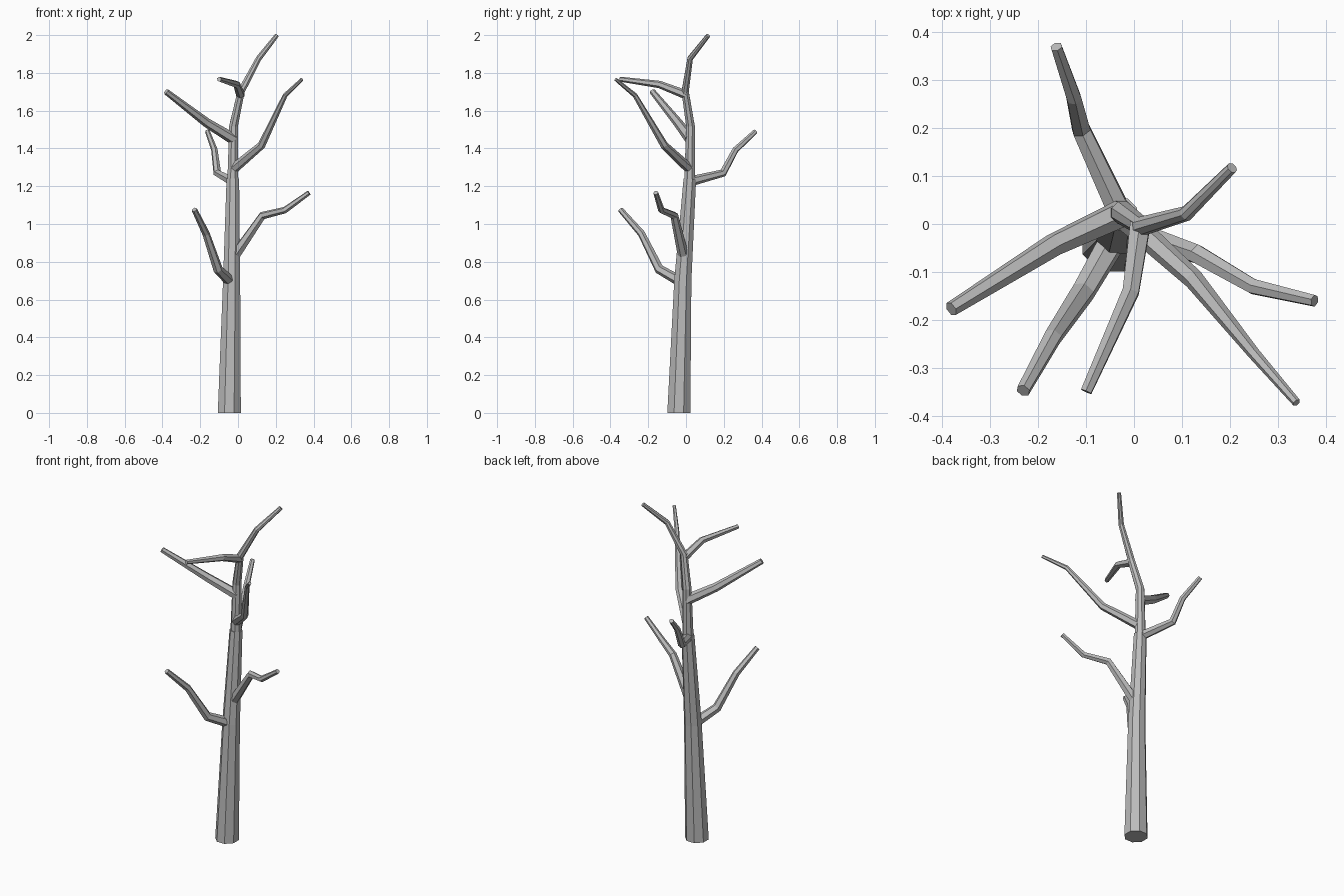
import bpy, bmesh, math
from mathutils import Vector

if "Cube" in bpy.data.objects:
    bpy.data.objects.remove(bpy.data.objects["Cube"])

bark = bpy.data.materials.new("grey bark")
bark.use_nodes = True
colour = (0.5, 0.5, 0.5, 1)
bark.diffuse_color = colour
bark.node_tree.nodes["Principled BSDF"].inputs["Base Color"].default_value = colour


def grow(name, start, steps, thick, thin, sides):
    """Grow a tapering faceted limb by steps of (length, pitch, heading) in degrees."""
    points = [Vector(start)]
    directions = []
    for length, pitch, heading in steps:
        rise, turn = math.radians(pitch), math.radians(heading)
        direction = Vector((math.cos(rise) * math.cos(turn),
                            math.cos(rise) * math.sin(turn),
                            math.sin(rise)))
        directions.append(direction)
        points.append(points[-1] + direction * length)

    # One ring at each joint, thinning evenly along the limb
    bm = bmesh.new()
    rings = []
    side = Vector((1, 0, 0))
    total = sum(step[0] for step in steps)
    for i, point in enumerate(points):
        along = (directions[max(i - 1, 0)] + directions[min(i, len(steps) - 1)]).normalized()
        if point.z == 0:
            along = Vector((0, 0, 1))
        side = (side - along * side.dot(along)).normalized()
        across = along.cross(side)
        travelled = sum(step[0] for step in steps[:i])
        radius = thick + (thin - thick) * travelled / total
        ring = []
        for k in range(sides):
            angle = math.tau * (k + 0.5) / sides
            offset = side * math.cos(angle) + across * math.sin(angle)
            ring.append(bm.verts.new(point + offset * radius))
        rings.append(ring)

    # Skin the rings and cap both ends
    for low, high in zip(rings, rings[1:]):
        for k in range(sides):
            n = (k + 1) % sides
            bm.faces.new((low[k], low[n], high[n], high[k]))
    bm.faces.new(rings[0][::-1])
    bm.faces.new(rings[-1])
    mesh = bpy.data.meshes.new(name)
    bm.to_mesh(mesh)
    bm.free()
    mesh.materials.append(bark)
    bpy.context.collection.objects.link(bpy.data.objects.new(name, mesh))
    return points


# Trunk and the crooked shoot that continues it
spine = grow("trunk", (-0.046, -0.038, 0),
             [(0.7, 88, 60), (0.18, 86, 80), (0.36, 86, 80)], 0.066, 0.036, 8)
spine += grow("leading_shoot", spine[-1],
              [(0.28, 89, 45), (0.19, 75, -35), (0.2, 61, 16), (0.18, 42, 45)],
              0.031, 0.012, 8)


def branch(name, height, thick, thin, steps):
    """Start a branch on the trunk's centre line at a given height."""
    for low, high in zip(spine, spine[1:]):
        if low.z <= height < high.z:
            root = low.lerp(high, (height - low.z) / (high.z - low.z))
            grow(name, root, steps, thick, thin, 6)


# Branches, from lowest to highest
branch("low_front_branch", 0.69, 0.03, 0.015,
       [(0.16, 26, 240), (0.22, 59, 236), (0.18, 45, 241)])
branch("low_left_branch", 0.81, 0.03, 0.013,
       [(0.29, 54, -18), (0.14, 12, -30), (0.16, 35, -13)])
branch("back_branch", 1.225, 0.027, 0.013,
       [(0.2, 13, 115), (0.14, 61, 103), (0.15, 41, 109)])
branch("long_left_branch", 1.29, 0.027, 0.009,
       [(0.24, 32, -42), (0.33, 53, -51), (0.16, 32, -49)])
branch("right_branch", 1.45, 0.03, 0.016,
       [(0.18, 29, 205), (0.3, 33, 212)])
branch("high_front_branch", 1.685, 0.024, 0.013,
       [(0.15, 21, 262), (0.23, 7, 246)])
